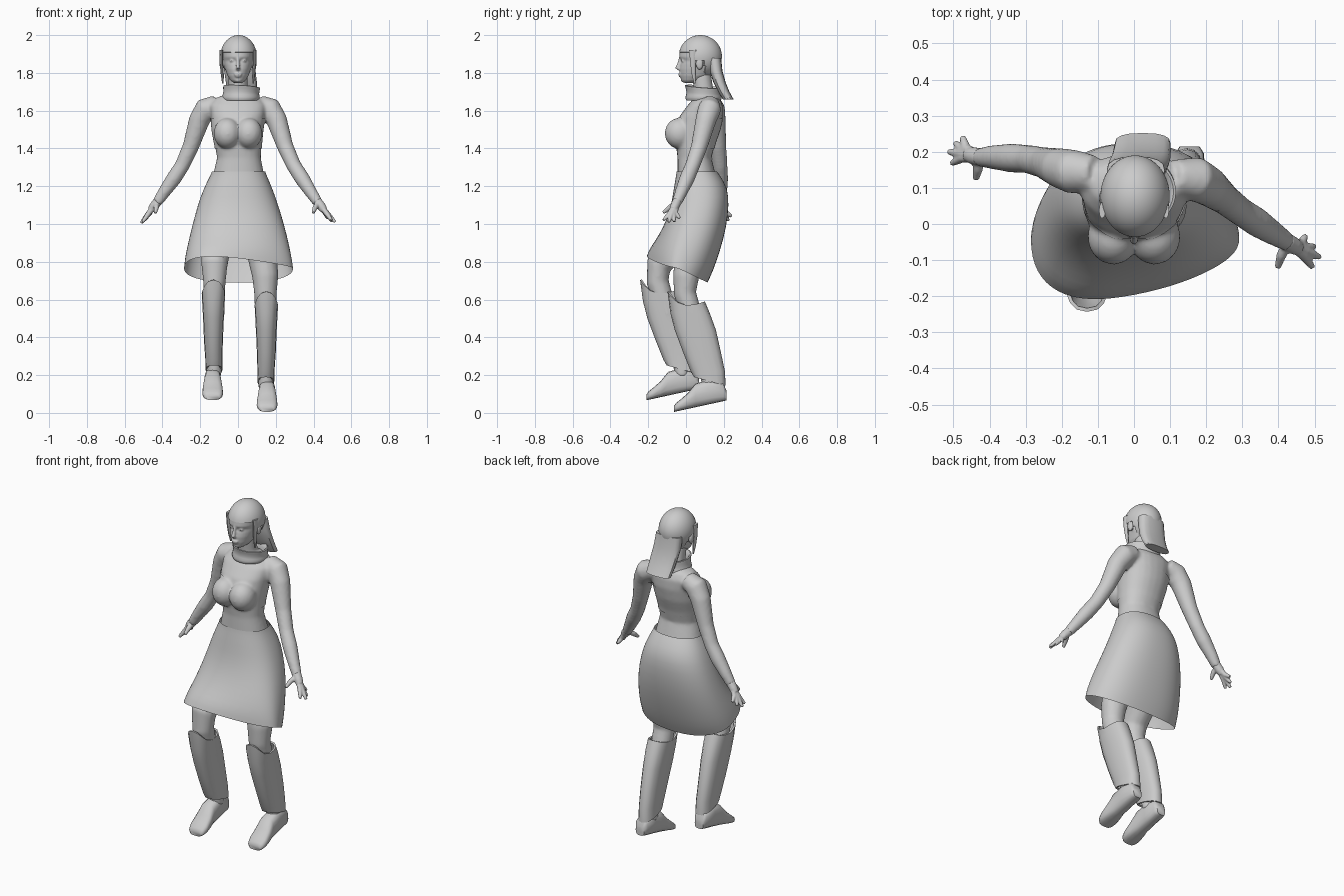
import bpy, bmesh
from math import cos, sin, pi, copysign
from mathutils import Vector, Matrix

def finish(name, bm, mods=(), angle=0.7):
    bmesh.ops.recalc_face_normals(bm, faces=bm.faces)
    me = bpy.data.meshes.new(name)
    bm.to_mesh(me)
    bm.free()
    ob = bpy.data.objects.new(name, me)
    bpy.context.collection.objects.link(ob)
    for kind, props in mods:
        m = ob.modifiers.new(kind.title(), kind)
        for k, v in props.items():
            setattr(m, k, v)
    bpy.ops.object.select_all(action='DESELECT')
    ob.select_set(True)
    bpy.context.view_layer.objects.active = ob
    for m in list(ob.modifiers):
        bpy.ops.object.modifier_apply(modifier=m.name)
    bpy.ops.object.shade_smooth_by_angle(angle=angle)
    return ob

def fused(voxel, iters):
    return [('REMESH', dict(mode='VOXEL', voxel_size=voxel)),
            ('SMOOTH', dict(factor=0.5, iterations=iters))]

def ring(z, cx, rx, yf, yb, n=24, e=2.0):
    # horizontal rounded section between a front and a back y
    cy, ry, pts = (yf + yb) / 2, (yb - yf) / 2, []
    for i in range(n):
        c, s = cos(2 * pi * i / n), sin(2 * pi * i / n)
        pts.append(Vector((cx + rx * copysign(abs(c) ** (2 / e), c),
                           cy + ry * copysign(abs(s) ** (2 / e), s), z)))
    return pts

def loft(bm, rings, cap=True):
    vs = [[bm.verts.new(p) for p in r] for r in rings]
    n = len(vs[0])
    for a, b in zip(vs, vs[1:]):
        for i in range(n):
            j = (i + 1) % n
            bm.faces.new((a[i], a[j], b[j], b[i]))
    if cap:
        bm.faces.new(vs[0])
        bm.faces.new(vs[-1])

def tube(bm, pts, n=14):
    # round limb through (x, y, z, radius) points
    P = [Vector(p[:3]) for p in pts]
    rings = []
    for i, p in enumerate(P):
        t = (P[min(i + 1, len(P) - 1)] - P[max(i - 1, 0)]).normalized()
        u = t.cross(Vector((0, 1, 0.1))).normalized()
        w = t.cross(u)
        rings.append([p + pts[i][3] * (u * cos(2 * pi * k / n) + w * sin(2 * pi * k / n)) for k in range(n)])
    loft(bm, rings)

def ball(bm, c, r, seg=24):
    bmesh.ops.create_uvsphere(bm, u_segments=seg, v_segments=seg // 2, radius=1,
                              matrix=Matrix.Translation(c) @ Matrix.Diagonal((*r, 1)))

def lower(side):
    # the left lower leg repeats the right one, stepped forward and up
    return lambda p: Vector(p) if side > 0 else Vector((0.02 - p[0], p[1] - 0.145, p[2] + 0.062))

# body: torso, neck, arms and legs fused into one skin
bm = bmesh.new()
loft(bm, [ring(*s, e=2.2) for s in [
    (1.02, 0, 0.15, -0.03, 0.18), (1.14, 0, 0.165, -0.04, 0.195), (1.25, 0.003, 0.138, -0.045, 0.16),
    (1.35, 0.005, 0.116, -0.045, 0.135), (1.43, 0, 0.125, -0.055, 0.155), (1.50, -0.003, 0.135, -0.055, 0.18),
    (1.57, 0, 0.142, -0.035, 0.195), (1.63, 0, 0.15, 0.01, 0.195), (1.665, 0, 0.12, 0.04, 0.18),
    (1.69, 0, 0.06, 0.05, 0.16)]])
for x in (-0.057, 0.057):
    ball(bm, (x, -0.035, 1.48), (0.068, 0.074, 0.078))
tube(bm, [(0, 0.1, 1.6, 0.065), (0, 0.095, 1.7, 0.052), (0, 0.08, 1.8, 0.052)])
tube(bm, [(0.11, 0.13, 1.635, 0.05), (0.17, 0.125, 1.61, 0.062), (0.205, 0.105, 1.55, 0.056), (0.25, 0.07, 1.41, 0.044),
          (0.295, 0.035, 1.31, 0.04), (0.34, 0.005, 1.24, 0.041), (0.385, -0.025, 1.17, 0.034), (0.425, -0.05, 1.11, 0.027)])
tube(bm, [(-0.11, 0.14, 1.635, 0.05), (-0.17, 0.145, 1.61, 0.062), (-0.205, 0.155, 1.55, 0.056), (-0.25, 0.17, 1.41, 0.044),
          (-0.295, 0.18, 1.31, 0.04), (-0.34, 0.183, 1.24, 0.041), (-0.39, 0.185, 1.17, 0.034), (-0.43, 0.185, 1.11, 0.027)])
for s in (1, -1):
    f = lower(s)
    shin = [(*f(p[:3]), p[3]) for p in [(0.145, 0.0, 0.72, 0.07), (0.145, -0.005, 0.63, 0.06),
            (0.147, 0.05, 0.45, 0.055), (0.147, 0.11, 0.25, 0.042), (0.147, 0.125, 0.13, 0.04)]]
    tube(bm, [(0.085 * s, 0.08, 1.1, 0.1), (0.11 * s, 0.04 if s > 0 else 0.0, 0.95, 0.088)] + shin)
body = finish('body', bm, fused(0.009, 8))

# chest band, lifted off the skin
bm = bmesh.new()
bm.from_mesh(body.data)
for co, no in [((0, 0, 1.56), (0, 0, 1)), ((0, 0, 1.40), (0, 0, -1)),
               ((0.145, 0, 0), (1, 0, 0)), ((-0.145, 0, 0), (-1, 0, 0))]:
    bmesh.ops.bisect_plane(bm, geom=bm.verts[:] + bm.edges[:] + bm.faces[:], plane_co=co, plane_no=no, clear_outer=True)
bm.normal_update()
for v in bm.verts:
    v.co += v.normal * 0.004
finish('chest_band', bm)

# hands: palm, four fingers and thumb
for name, wrist, palm, tips, thumb in [
    ('right_hand', (0.42, -0.047, 1.12), (0.455, -0.068, 1.075),
     [(0.475, -0.033, 1.03), (0.5, -0.062, 1.012), (0.515, -0.092, 1.01), (0.495, -0.12, 1.02)], (0.398, -0.12, 1.06)),
    ('left_hand', (-0.425, 0.185, 1.12), (-0.46, 0.192, 1.075),
     [(-0.475, 0.242, 1.04), (-0.495, 0.225, 1.018), (-0.513, 0.2, 1.005), (-0.505, 0.168, 1.01)], (-0.438, 0.125, 1.06))]:
    bm = bmesh.new()
    w, p = Vector(wrist), Vector(palm)
    tube(bm, [(*w, 0.025), (*w.lerp(p, 0.6), 0.024), (*p, 0.02)])
    for t in tips:
        t = Vector(t)
        k = p.lerp(t, 0.35)
        tube(bm, [(*w.lerp(k, 0.4), 0.014), (*k, 0.014), (*k.lerp(t, 0.6), 0.011), (*t, 0.008)], 10)
    t = Vector(thumb)
    tube(bm, [(*w.lerp(p, 0.2), 0.016), (*w.lerp(t, 0.55), 0.014), (*t, 0.009)], 10)
    finish(name, bm, fused(0.004, 3))

# head with nose, lips, eyes and ears
bm = bmesh.new()
loft(bm, [ring(*s, n=32, e=2.1) for s in [
    (1.747, 0, 0.022, -0.01, 0.04), (1.76, 0, 0.04, -0.024, 0.09), (1.785, 0, 0.056, -0.031, 0.13),
    (1.82, 0, 0.068, -0.034, 0.16), (1.845, 0, 0.074, -0.03, 0.17), (1.864, 0, 0.077, -0.024, 0.175),
    (1.884, 0, 0.08, -0.036, 0.18), (1.92, 0, 0.082, -0.032, 0.18), (1.955, 0, 0.07, -0.008, 0.16),
    (1.98, 0, 0.04, 0.03, 0.12)]])
tube(bm, [(0, -0.028, 1.885, 0.008), (0, -0.037, 1.85, 0.009), (0, -0.046, 1.828, 0.012), (0, -0.03, 1.818, 0.011)], 10)
ball(bm, (0, -0.033, 1.793), (0.022, 0.008, 0.006))
ball(bm, (0, -0.031, 1.783), (0.018, 0.008, 0.006))
ball(bm, (0, -0.015, 1.762), (0.018, 0.012, 0.012))
for s in (-1, 1):
    ball(bm, (0.03 * s, -0.012, 1.864), (0.015, 0.014, 0.008))
    ball(bm, (0.086 * s, 0.072, 1.85), (0.012, 0.02, 0.034))
finish('head', bm, fused(0.005, 3))

# hair cap with a straight fringe line
bm = bmesh.new()
ball(bm, (0.003, 0.076, 1.888), (0.096, 0.114, 0.112), 64)
cut = [f for f in bm.faces for c in [f.calc_center_median()]
       if (c.z < 1.905 and c.y < 0.045) or (c.z < 1.87 and c.y < 0.1) or c.z < 1.79]
bmesh.ops.delete(bm, geom=cut, context='FACES')
finish('hair_cap', bm, [('SOLIDIFY', dict(thickness=0.01, offset=-1))])

# loose hair down the back
bm = bmesh.new()
loft(bm, [ring(*s, n=16, e=2.6) for s in [
    (1.88, 0.005, 0.08, 0.11, 0.186), (1.81, 0.01, 0.083, 0.125, 0.193), (1.75, 0.018, 0.082, 0.145, 0.21),
    (1.70, 0.022, 0.08, 0.17, 0.23), (1.66, 0.024, 0.077, 0.195, 0.252)]])
finish('hair_tail', bm)

# side locks in front of the ears
for s in (-1, 1):
    bm = bmesh.new()
    loft(bm, [ring(*r, n=10) for r in [
        (1.92, 0.088 * s, 0.009, 0.015, 0.06), (1.85, 0.088 * s, 0.009, 0.022, 0.052),
        (1.79, 0.083 * s, 0.008, 0.03, 0.052), (1.745, 0.08 * s, 0.004, 0.042, 0.05)]])
    finish('side_lock', bm)

# folded collar, higher at the front
bm = bmesh.new()
rings = [ring(*s, n=20) for s in [
    (1.655, 0.015, 0.095, 0.0, 0.185), (1.67, 0.015, 0.105, -0.008, 0.195), (1.695, 0.017, 0.092, 0.008, 0.18),
    (1.735, 0.02, 0.105, -0.016, 0.19), (1.728, 0.018, 0.08, 0.012, 0.17), (1.68, 0.015, 0.07, 0.02, 0.165)]]
for r in rings[2:5]:
    for p in r:
        p.z += 0.008 * (0.09 - p.y) / 0.1 - 0.006 * p.x / 0.1
loft(bm, rings, cap=False)
finish('collar', bm, [('SUBSURF', dict(levels=1))], 1.0)

# skirt, pushed forward by the leading leg, longer at the back
bm = bmesh.new()
rings = [ring(*s, n=32, e=2.3) for s in [
    (1.278, 0.003, 0.142, -0.05, 0.165), (1.26, 0.003, 0.148, -0.052, 0.178), (1.19, 0, 0.182, -0.065, 0.222),
    (1.10, 0, 0.214, -0.078, 0.228), (1.0, 0.002, 0.245, -0.11, 0.215), (0.90, 0.002, 0.27, -0.155, 0.182),
    (0.82, 0.002, 0.285, -0.187, 0.145), (0.765, 0.003, 0.29, -0.197, 0.115)]]
for r, k in zip(rings[4:], (0.2, 0.5, 0.85, 1)):
    for p in r:
        v = max(-1, min(1, (p.y + 0.04) / 0.16))
        if v < 0:
            p.y -= k * v * (0.03 * p.x / 0.15)
            p.z += k * -v * (0.055 - 0.12 * p.x)
        else:
            p.z -= k * v * 0.078
loft(bm, rings, cap=False)
finish('skirt', bm, [('SUBSURF', dict(levels=1))], 1.2)

for s, side in ((1, 'right'), (-1, 'left')):
    f = lower(s)
    # shin guard: shell with a peaked front and notched sides
    bm = bmesh.new()
    rings = [ring(*r, n=16, e=2.5) for r in [
        (0.59, 0.15, 0.062, -0.098, 0.1), (0.53, 0.15, 0.06, -0.083, 0.125), (0.44, 0.15, 0.055, -0.06, 0.158),
        (0.32, 0.15, 0.05, -0.015, 0.185), (0.22, 0.148, 0.045, 0.025, 0.206), (0.16, 0.147, 0.045, 0.043, 0.21)]]
    for p in rings[0]:
        u = (p.y - 0.0) / 0.1
        p.z += -0.02 + (0.075 if u < 0 else 0.02) * u * u
    for p in rings[-1]:
        p.z += 0.03 - 0.27 * (p.y - 0.04)
    loft(bm, [[f(p) for p in r] for r in rings], cap=False)
    finish(side + '_shin_guard', bm, [('SOLIDIFY', dict(thickness=0.01, offset=-1))])
    # shoe: sections from heel to toe with a sloping sole
    bm = bmesh.new()
    rings = []
    for y, top, rx in [(0.214, 0.12, 0.028), (0.195, 0.16, 0.04), (0.12, 0.175, 0.043), (0.05, 0.155, 0.046),
                       (0.01, 0.105, 0.053), (-0.03, 0.07, 0.055), (-0.055, 0.05, 0.048), (-0.064, 0.035, 0.036)]:
        bot = 0.019 + 0.218 * y
        rings.append([f((p.x, y, p.y)) for p in ring(0, 0.154, rx, bot, top, 16, 2.8)])
    loft(bm, rings)
    finish(side + '_shoe', bm, angle=0.9)
